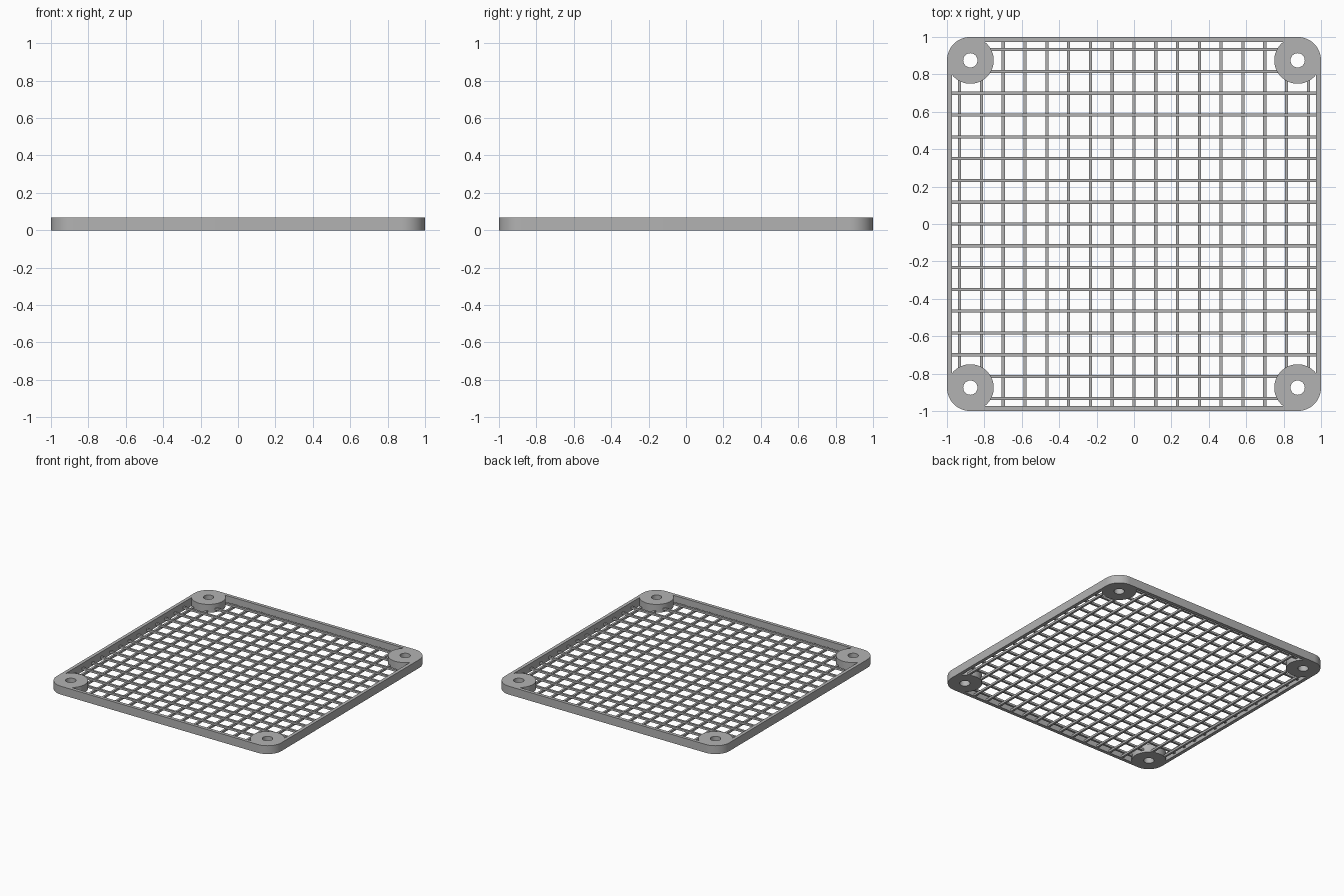
import bpy, bmesh, math
from mathutils import Vector

cube = bpy.data.objects.get("Cube")
if cube:
    bpy.data.objects.remove(cube, do_unlink=True)

HEIGHT = 0.067
WALL = 0.027
CORNER = 0.875      # screw hole centre
BOSS_R = 0.125
HOLE_R = 0.038
PITCH = 0.1165
BAR = 0.0167

grey = bpy.data.materials.new("light grey plastic")
grey.use_nodes = True
colour = (0.45, 0.45, 0.45, 1)
grey.diffuse_color = colour
grey.node_tree.nodes["Principled BSDF"].inputs["Base Color"].default_value = colour


def finish(name, bm):
    bmesh.ops.recalc_face_normals(bm, faces=bm.faces)
    mesh = bpy.data.meshes.new(name)
    bm.to_mesh(mesh)
    bm.free()
    mesh.materials.append(grey)
    obj = bpy.data.objects.new(name, mesh)
    bpy.context.collection.objects.link(obj)
    bpy.ops.object.select_all(action='DESELECT')
    obj.select_set(True)
    bpy.context.view_layer.objects.active = obj
    bpy.ops.object.shade_smooth_by_angle(angle=math.radians(30))
    return obj


def rounded_square(half, radius, steps=16):
    points = []
    for quarter in range(4):
        mid = math.radians(45 + 90 * quarter)
        cx = math.copysign(half - radius, math.cos(mid))
        cy = math.copysign(half - radius, math.sin(mid))
        for i in range(steps + 1):
            a = math.radians(90) * (quarter + i / steps)
            points.append((cx + radius * math.cos(a), cy + radius * math.sin(a)))
    return points


def circle(radius, steps=64):
    return [(radius * math.cos(math.tau * i / steps),
             radius * math.sin(math.tau * i / steps)) for i in range(steps)]


def ring(bm, outer, inner, height, centre=(0, 0)):
    """Closed solid between two outlines with equal point counts."""
    loops = [[bm.verts.new((x + centre[0], y + centre[1], z)) for x, y in outline]
             for outline, z in ((outer, 0), (outer, height), (inner, height), (inner, 0))]
    n = len(outer)
    for k in range(4):
        a, b = loops[k], loops[(k + 1) % 4]
        for i in range(n):
            j = (i + 1) % n
            bm.faces.new((a[i], a[j], b[j], b[i]))


def box(bm, size, centre):
    verts = bmesh.ops.create_cube(bm, size=1)["verts"]
    for v in verts:
        v.co = Vector(centre) + v.co * Vector(size)


# Outer rim
bm = bmesh.new()
ring(bm, rounded_square(1, BOSS_R), rounded_square(1 - WALL, BOSS_R - WALL), HEIGHT)
finish("outer_rim", bm)

# Corner bosses with screw holes
for side, sx in (("right", -1), ("left", 1)):
    for end, sy in (("front", -1), ("back", 1)):
        bm = bmesh.new()
        ring(bm, circle(BOSS_R), circle(HOLE_R), HEIGHT, (sx * CORNER, sy * CORNER))
        finish(f"{end}_{side}_screw_boss", bm)

# Two stacked layers of grille bars; the outer bars stop inside the bosses
for name, lengthwise, z in (("lengthwise_bars", True, BAR / 2),
                            ("crosswise_bars", False, BAR * 1.5)):
    bm = bmesh.new()
    for i in range(-8, 9):
        p = i * PITCH
        half = 1 - WALL / 2 if abs(p) < CORNER - HOLE_R - BAR else CORNER - HOLE_R - BAR
        if lengthwise:
            box(bm, (BAR, 2 * half, BAR), (p, 0, z))
        else:
            box(bm, (2 * half, BAR, BAR), (0, p, z))
    finish(name, bm)
